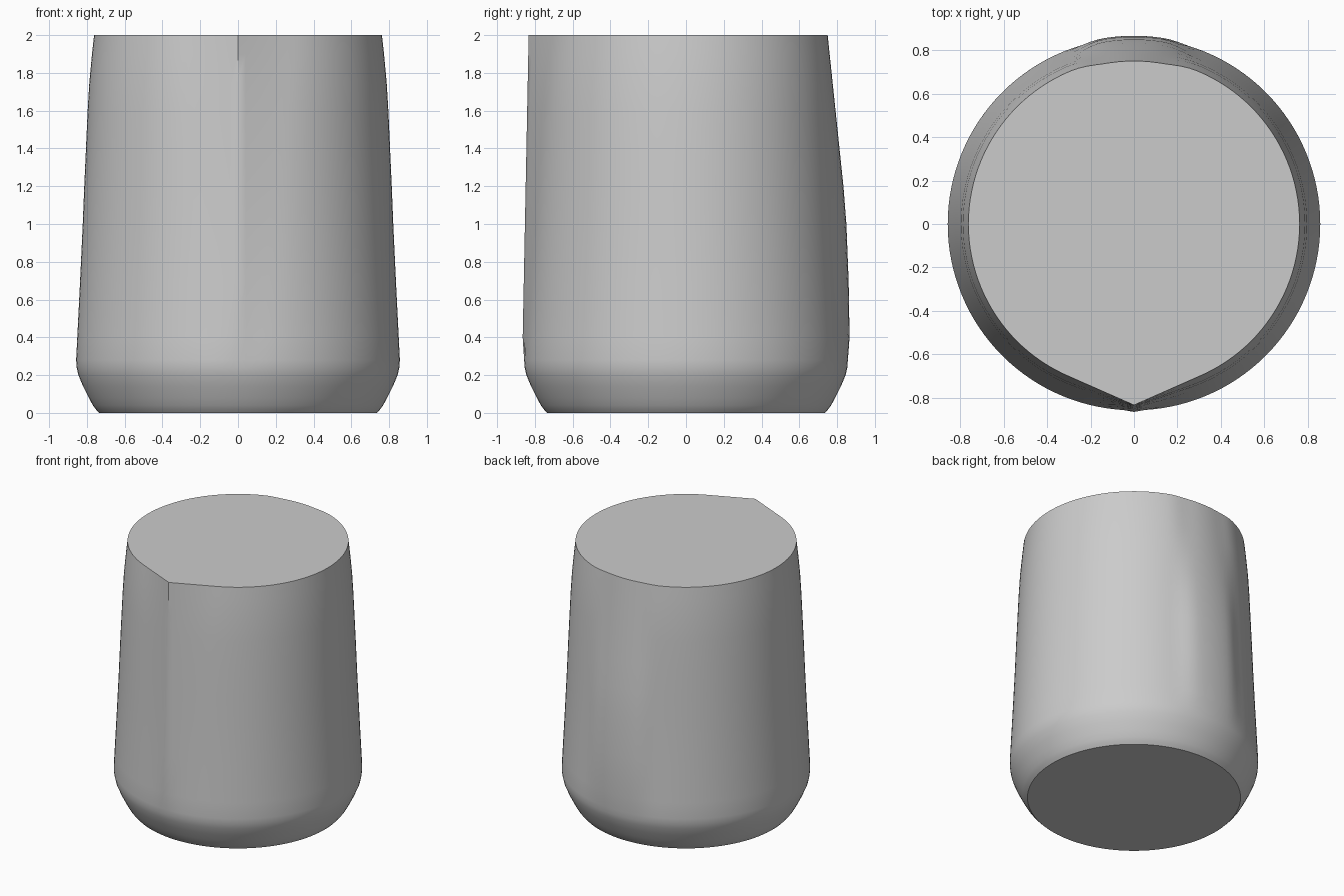
import bpy, bmesh, math

if "Cube" in bpy.data.objects:
    bpy.data.objects.remove(bpy.data.objects["Cube"])

SEG = 128

# radius of the round body by height
PROFILE = [(0.01, 0.70), (0.01, 0.735), (0.018, 0.752), (0.04, 0.768), (0.08, 0.79),
           (0.14, 0.82), (0.20, 0.845), (0.24, 0.854), (0.28, 0.857), (0.40, 0.851),
           (0.70, 0.836), (1.0, 0.822), (1.2, 0.814), (1.4, 0.805), (1.6, 0.796),
           (1.75, 0.787), (1.9, 0.773), (2.0, 0.762)]
# y of the back ridge by height
BACK = [(0.2, 0.845), (0.24, 0.854), (0.40, 0.866), (0.7, 0.861), (1.08, 0.846), (2.0, 0.75)]


def lerp_table(table, z):
    if z <= table[0][0]:
        return table[0][1]
    for (z0, a), (z1, b) in zip(table, table[1:]):
        if z <= z1:
            return a + (b - a) * (z - z0) / (z1 - z0)
    return table[-1][1]


def radius(r, z, ang):
    """Round body plus the pinched spout in front and the low ridge at the back."""
    front = abs(math.remainder(ang + math.pi / 2, 2 * math.pi))
    back = abs(math.remainder(ang - math.pi / 2, 2 * math.pi))
    out = r
    if z > 0.28:
        tip = 0.867 - 0.034 * (z - 0.28) / 1.72
        t = math.acos(min(1, r / tip))      # tangent lines from the tip to the circle
        if front < t:
            out = r / math.cos(t - front)
    if z > 0.2 and back < 0.38:
        w = min(1, (0.38 - back) / 0.22)
        out += (lerp_table(BACK, z) - r) * w * w * (3 - 2 * w)
    return out


# cup body: stacked rings with flat caps
bm = bmesh.new()
rings = []
for z, r in PROFILE:
    ring = []
    for i in range(SEG):
        a = 2 * math.pi * i / SEG
        q = radius(r, z, a)
        ring.append(bm.verts.new((q * math.cos(a), q * math.sin(a), z)))
    rings.append(ring)
for lo, hi in zip(rings, rings[1:]):
    for i in range(SEG):
        j = (i + 1) % SEG
        bm.faces.new((lo[i], lo[j], hi[j], hi[i]))
bm.faces.new(rings[-1])
bm.faces.new(rings[0][::-1])
for v in rings[0] + rings[1]:
    v.co.z = 0.0
bm.normal_update()

mesh = bpy.data.meshes.new("cup_body")
bm.to_mesh(mesh)
bm.free()
cup = bpy.data.objects.new("cup_body", mesh)
bpy.context.collection.objects.link(cup)

mat = bpy.data.materials.new("light grey")
mat.diffuse_color = (0.6, 0.6, 0.6, 1)
mat.use_nodes = True
mat.node_tree.nodes["Principled BSDF"].inputs["Base Color"].default_value = mat.diffuse_color
mesh.materials.append(mat)

bpy.context.view_layer.objects.active = cup
cup.select_set(True)
bpy.ops.object.shade_smooth_by_angle(angle=math.radians(40))
